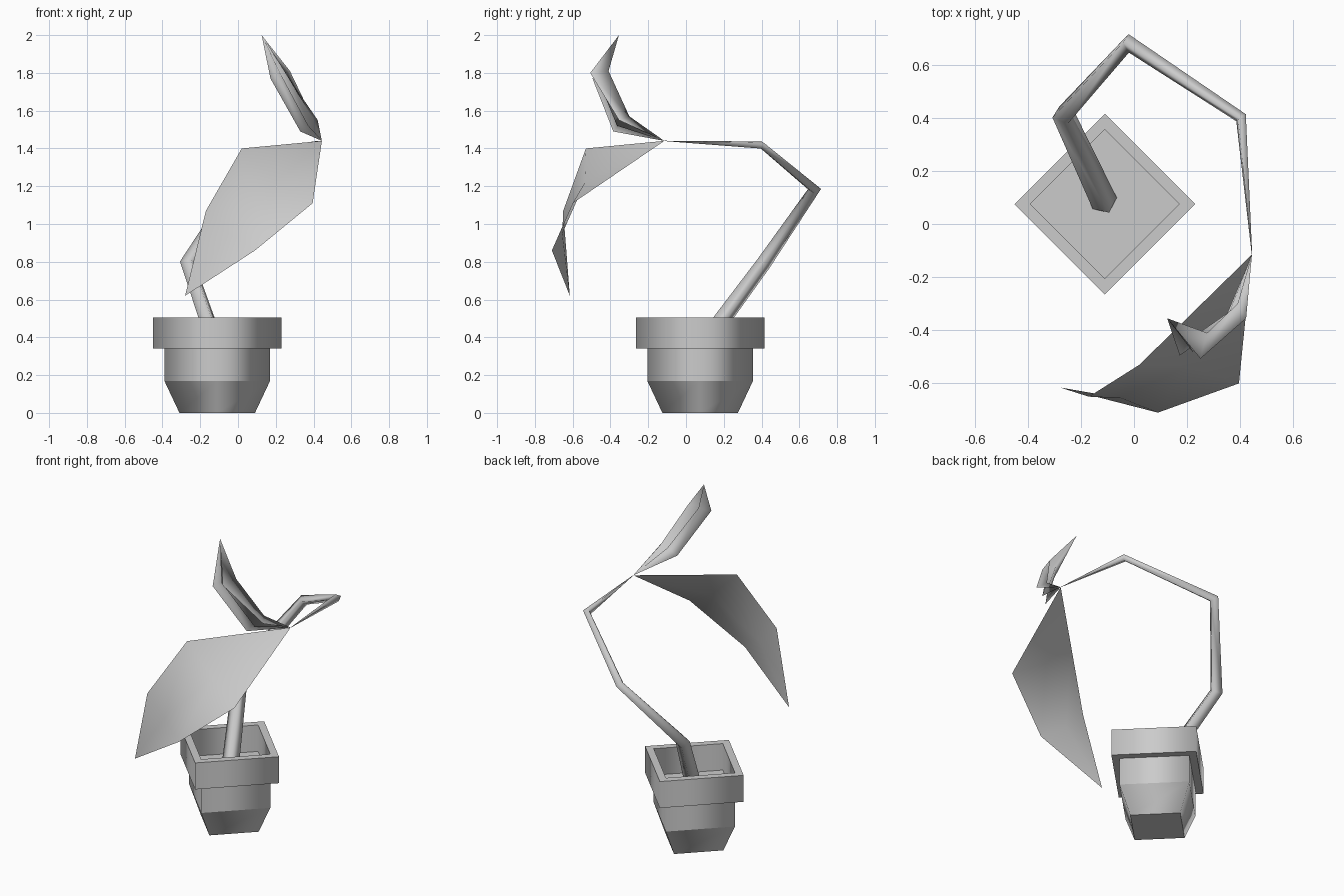
import bpy, bmesh, math
from mathutils import Vector

cube = bpy.data.objects.get("Cube")
if cube:
    bpy.data.objects.remove(cube, do_unlink=True)

grey = bpy.data.materials.new("plain_grey")
grey.use_nodes = True
grey.diffuse_color = (0.6, 0.6, 0.6, 1)
grey.node_tree.nodes["Principled BSDF"].inputs["Base Color"].default_value = (0.6, 0.6, 0.6, 1)


def make_object(name, bm, closed=False):
    if closed:
        bmesh.ops.recalc_face_normals(bm, faces=bm.faces)
    mesh = bpy.data.meshes.new(name)
    bm.to_mesh(mesh)
    bm.free()
    mesh.materials.append(grey)
    obj = bpy.data.objects.new(name, mesh)
    bpy.context.collection.objects.link(obj)
    return obj


def bridge(bm, a, b):
    """Join two closed rings with smooth quads."""
    for i in range(len(a)):
        j = (i + 1) % len(a)
        bm.faces.new((a[i], a[j], b[j], b[i])).smooth = True


# Square pot: four-sided profile, turned 45 degrees
CENTRE = Vector((-0.11, 0.075, 0))
FLOOR = 0.34
profile = [(0.20, 0), (0.28, 0.17), (0.28, 0.34), (0.34, 0.34),
           (0.34, 0.505), (0.28, 0.505), (0.28, FLOOR)]
bm = bmesh.new()
rings = []
for radius, z in profile:
    rings.append([bm.verts.new(CENTRE + Vector((radius * math.cos(k * math.pi / 2),
                                               radius * math.sin(k * math.pi / 2), z)))
                  for k in range(4)])
for a, b in zip(rings, rings[1:]):
    bridge(bm, a, b)
bm.faces.new(rings[0])
bm.faces.new(rings[-1])
# Level edges stay crisp, upright corners are softened
for edge in bm.edges:
    if abs(edge.verts[0].co.z - edge.verts[1].co.z) < 0.001:
        edge.smooth = False
make_object("pot", bm, closed=True)

# Stem: tapering four-sided tube with mitred bends
path = [Vector(p) for p in ((-0.11, 0.078, 0.34), (-0.265, 0.41, 0.79), (-0.02, 0.68, 1.185),
                            (0.403, 0.40, 1.418), (0.444, -0.115, 1.44))]
radii = [0.05, 0.042, 0.03, 0.022, 0.001]
dirs = [(b - a).normalized() for a, b in zip(path, path[1:])]
side = dirs[0].cross(Vector((0, 0, 1))).normalized()
up = side.cross(dirs[0])
offsets = [side, up, -side, -up]
bm = bmesh.new()
rings = []
for i, (point, radius) in enumerate(zip(path, radii)):
    d_in = dirs[max(i - 1, 0)]
    d_out = dirs[min(i, len(dirs) - 1)]
    normal = (d_in + d_out).normalized()
    rings.append([bm.verts.new(point + radius * (o - d_in * (o.dot(normal) / d_in.dot(normal))))
                  for o in offsets])
    turn = d_in.rotation_difference(d_out)
    offsets = [turn @ o for o in offsets]
for a, b in zip(rings, rings[1:]):
    bridge(bm, a, b)
bm.faces.new(rings[0])
bm.faces.new(rings[-1])
make_object("stem", bm, closed=True)


def leaf(name, base, rows, tip):
    """Thin leaf: a base point, cross rows of points, and a tip point."""
    bm = bmesh.new()
    start = bm.verts.new(base)
    end = bm.verts.new(tip)
    grid = [[bm.verts.new(p) for p in row] for row in rows]
    for i in range(len(rows[0]) - 1):
        bm.faces.new((start, grid[0][i], grid[0][i + 1]))
        for a, b in zip(grid, grid[1:]):
            bm.faces.new((a[i], b[i], b[i + 1], a[i + 1]))
        bm.faces.new((end, grid[-1][i + 1], grid[-1][i]))
    for face in bm.faces:
        face.smooth = True
    return make_object(name, bm)


BASE = (0.444, -0.115, 1.44)

# Broad drooping leaf with a slightly sunken midrib
leaf("drooping_leaf", BASE,
     [[(0.02, -0.53, 1.40), (0.20, -0.535, 1.22), (0.395, -0.60, 1.11)],
      [(-0.17, -0.65, 1.07), (-0.05, -0.655, 0.95), (0.09, -0.71, 0.86)]],
     (-0.28, -0.615, 0.62))

# Young upright leaf, still pleated
leaf("folded_leaf", BASE,
     [[(0.33, -0.385, 1.49), (0.36, -0.33, 1.55), (0.37, -0.365, 1.52),
       (0.39, -0.30, 1.57), (0.422, -0.355, 1.55)],
      [(0.172, -0.495, 1.77), (0.215, -0.43, 1.80), (0.22, -0.48, 1.80),
       (0.275, -0.41, 1.81), (0.25, -0.507, 1.80)]],
     (0.125, -0.355, 2.0))
